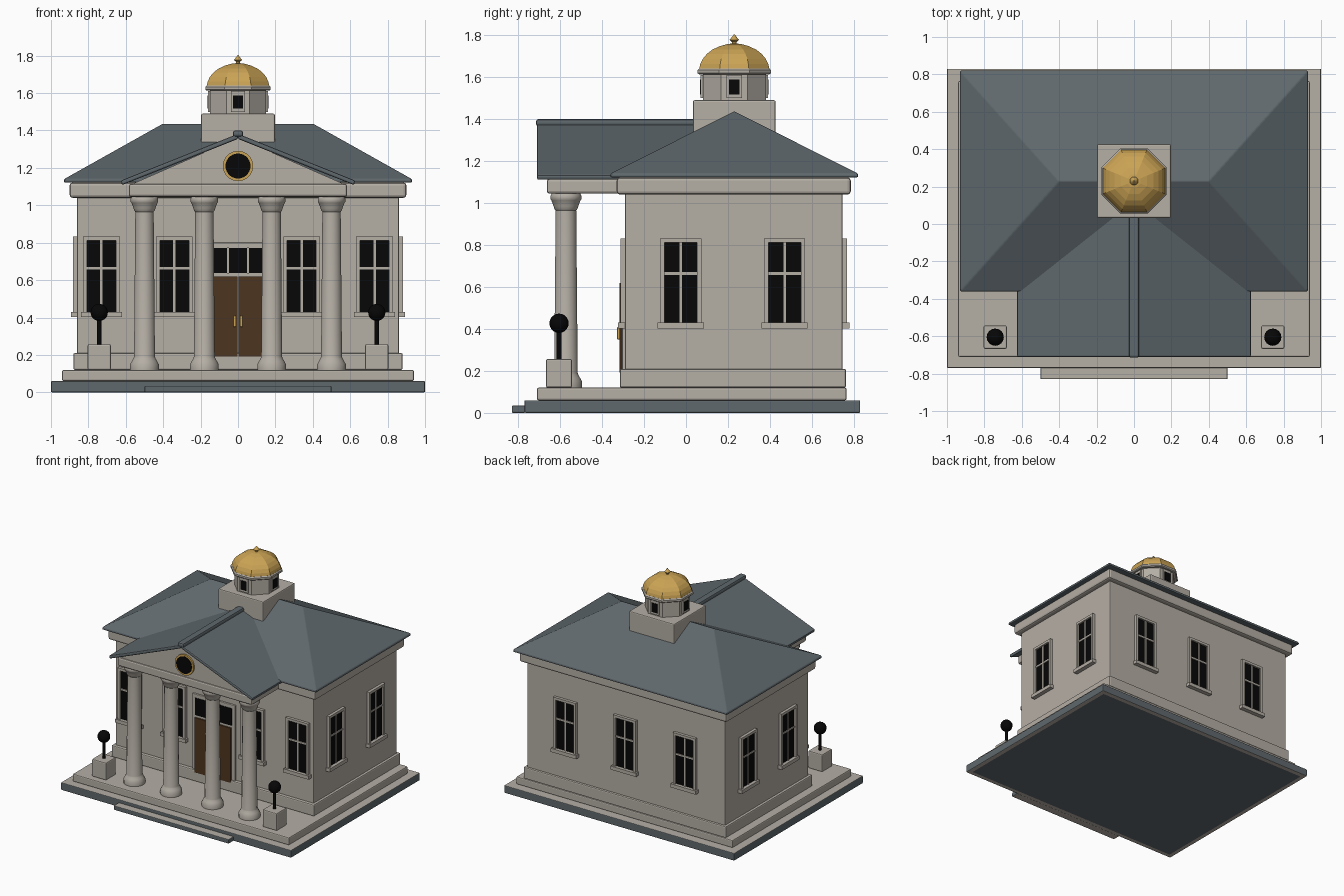
import bpy, bmesh, math
from mathutils import Vector, Matrix

if "Cube" in bpy.data.objects:
    bpy.data.objects.remove(bpy.data.objects["Cube"])


def material(name, rgb):
    m = bpy.data.materials.new(name)
    m.use_nodes = True
    m.diffuse_color = (*rgb, 1)
    node = m.node_tree.nodes["Principled BSDF"]
    node.inputs["Base Color"].default_value = (*rgb, 1)
    node.inputs["Roughness"].default_value = 0.8
    return m


STONE = material("stone", (0.46, 0.425, 0.375))
SLATE = material("slate", (0.115, 0.14, 0.152))
GOLD = material("gold", (0.6, 0.37, 0.09))
BROWN = material("brown wood", (0.075, 0.035, 0.014))
BLACK = material("black", (0.002, 0.002, 0.002))


def finish(name, bm, mats, bevel=0, smooth=False):
    bmesh.ops.recalc_face_normals(bm, faces=bm.faces)
    mesh = bpy.data.meshes.new(name)
    bm.to_mesh(mesh)
    bm.free()
    for m in mats:
        mesh.materials.append(m)
    ob = bpy.data.objects.new(name, mesh)
    bpy.context.collection.objects.link(ob)
    if bevel:
        mod = ob.modifiers.new("soft edges", "BEVEL")
        mod.width, mod.segments = bevel, 2
    if smooth:
        bpy.ops.object.select_all(action="DESELECT")
        ob.select_set(True)
        bpy.context.view_layer.objects.active = ob
        bpy.ops.object.shade_smooth_by_angle(angle=math.radians(40))
    return ob


def add_box(bm, x, y, z, index=0):
    """Add a box given as (low, high) ranges on each axis."""
    size = [b - a for a, b in (x, y, z)]
    mid = Vector([(a + b) / 2 for a, b in (x, y, z)])
    mat = Matrix.Translation(mid) @ Matrix.Diagonal((*size, 1))
    made = bmesh.ops.create_cube(bm, size=1, matrix=mat)["verts"]
    for f in {f for v in made for f in v.link_faces}:
        f.material_index = index


def box(name, x, y, z, mat=STONE, bevel=0.008):
    bm = bmesh.new()
    add_box(bm, x, y, z)
    return finish(name, bm, [mat], bevel)


def hull(name, points, mat, bevel=0):
    bm = bmesh.new()
    for p in points:
        bm.verts.new(p)
    bmesh.ops.convex_hull(bm, input=bm.verts)
    bmesh.ops.dissolve_limit(bm, angle_limit=0.01, verts=bm.verts, edges=bm.edges)
    return finish(name, bm, [mat], bevel)


def lathe(name, profile, sides, loc, mat, smooth=True):
    """Stack rings of (radius, height) with a flat side facing the front."""
    bm = bmesh.new()
    rings = []
    for r, z in profile:
        angles = [(i + 0.5) * math.tau / sides for i in range(sides)]
        rings.append([bm.verts.new((r * math.cos(a), r * math.sin(a), z)) for a in angles])
    for low, high in zip(rings, rings[1:]):
        for i in range(sides):
            j = (i + 1) % sides
            bm.faces.new((low[i], low[j], high[j], high[i]))
    bm.faces.new(rings[0][::-1])
    bm.faces.new(rings[-1])
    ob = finish(name, bm, [mat], 0, smooth)
    ob.location = loc
    return ob


def sym(v):
    return (-v, v)


# Base and step: slate sides, stone treads and a stone rim underneath
for name, x, y, z in (("base_slab", 1, (-0.77, 0.83), 0.06),
                      ("front_step", 0.5, (-0.83, -0.765), 0.035)):
    bm = bmesh.new()
    add_box(bm, sym(x), y, (0, z))
    for f in bm.faces:
        f.material_index = 1 if abs(f.normal.z) > 0.5 else 0
    if name == "base_slab":
        under = [f for f in bm.faces if f.normal.z < -0.5]
        bmesh.ops.inset_region(bm, faces=under, thickness=0.05)
        under[0].material_index = 0
    finish(name, bm, [SLATE, STONE], 0.006)

# Masonry body
box("plinth", sym(0.94), (-0.71, 0.765), (0.06, 0.12))
box("water_table", sym(0.88), (-0.315, 0.762), (0.12, 0.21))
box("walls", sym(0.86), (-0.29, 0.745), (0.12, 1.06), bevel=0.004)
box("entablature", sym(0.9), (-0.33, 0.785), (1.04, 1.122), bevel=0.015)
box("portico_entablature", sym(0.583), (-0.663, -0.3), (1.045, 1.115), bevel=0.012)

# Main hip roof
eaves = [(x, y, z) for x in sym(0.93) for y in (-0.36, 0.82) for z in (1.122, 1.14)]
hull("hip_roof", eaves + [(-0.4, 0.23, 1.437), (0.4, 0.23, 1.437)], SLATE, 0.006)

# Portico roof: two slabs over a stone gable
for side, name in ((-1, "right"), (1, "left")):
    hull(f"portico_roof_{name}",
         [(side * x, y, z) for y in (-0.71, 0.11)
          for x, z in ((0, 1.355), (0, 1.382), (0.62, 1.108), (0.627, 1.132))], SLATE, 0.008)
hull("tympanum", [(x, y, z) for y in (-0.655, -0.3)
                  for x, z in ((-0.57, 1.112), (0.57, 1.112), (0, 1.362))], STONE)
box("ridge_cap", sym(0.027), (-0.715, 0.1), (1.366, 1.4), SLATE, 0.012)

# Round gable window
for name, r, y, mat in (("oculus_ring", 0.081, -0.668, GOLD), ("oculus_glass", 0.067, -0.672, BLACK)):
    disc = lathe(name, [(r, 0), (r, 0.03)], 24, (0, y, 1.21), mat)
    disc.rotation_euler.x = -math.pi / 2

# Columns
column = [(0.078, 0.12), (0.078, 0.15), (0.068, 0.168), (0.06, 0.182), (0.057, 0.19),
          (0.05, 0.965), (0.056, 0.972), (0.06, 0.985), (0.071, 1.013), (0.075, 1.018),
          (0.075, 1.035), (0.068, 1.047)]
for i, x in enumerate((-0.5, -0.18, 0.18, 0.5)):
    lathe(f"column_{i + 1}", column, 16, (x, -0.572, 0), STONE)

# Sash window, made once and shared by every opening
bm = bmesh.new()
add_box(bm, sym(0.085), (-0.008, 0.01), (0.425, 0.82), 1)
for s in (-1, 1):
    add_box(bm, sorted((s * 0.078, s * 0.098)), (-0.022, 0.01), (0.41, 0.832))
add_box(bm, sym(0.098), (-0.022, 0.01), (0.812, 0.832))
add_box(bm, sym(0.11), (-0.034, 0.01), (0.402, 0.43))
add_box(bm, sym(0.0065), (-0.014, 0), (0.42, 0.82))
add_box(bm, sym(0.08), (-0.014, 0), (0.658, 0.671))
window = finish("window_1", bm, [STONE, BLACK])
spots = [(x, -0.29, 0) for x in (-0.73, -0.34, 0.34, 0.73)]
spots += [(x, 0.745, math.pi) for x in (-0.52, 0, 0.52)]
spots += [(s * 0.86, y, s * math.pi / 2) for s in (-1, 1) for y in (-0.025, 0.47)]
for i, (x, y, turn) in enumerate(spots):
    ob = window
    if i:
        ob = bpy.data.objects.new(f"window_{i + 1}", window.data)
        bpy.context.collection.objects.link(ob)
    ob.location = (x, y, 0)
    ob.rotation_euler.z = turn

# Entrance
box("door_surround", sym(0.185), (-0.304, -0.28), (0.12, 0.8), bevel=0.004)
box("transom_glass", sym(0.16), (-0.308, -0.29), (0.638, 0.772), BLACK, 0)
for s, name in ((-1, "right"), (1, "left")):
    box(f"transom_bar_{name}", (s * 0.053 - 0.006, s * 0.053 + 0.006), (-0.313, -0.29), (0.635, 0.775), bevel=0)
    box(f"door_{name}", sorted((s * 0.002, s * 0.158)), (-0.316, -0.29), (0.19, 0.62), BROWN, 0.003)
    box(f"door_handle_{name}", sorted((s * 0.011, s * 0.025)), (-0.328, -0.31), (0.35, 0.41), GOLD, 0.003)

# Lamps on pedestals
for s, name in ((-1, "right"), (1, "left")):
    x, y = s * 0.742, -0.605
    box(f"lamp_pedestal_{name}", (x - 0.062, x + 0.062), (y - 0.062, y + 0.062), (0.12, 0.257))
    lathe(f"lamp_pole_{name}", [(0.012, 0.25), (0.012, 0.4)], 10, (x, y, 0), BLACK)
    bm = bmesh.new()
    bmesh.ops.create_uvsphere(bm, u_segments=16, v_segments=10, radius=0.046)
    finish(f"lamp_globe_{name}", bm, [BLACK], 0, True).location = (x, y, 0.427)

# Cupola: square base, octagonal drum, cornice, dome and finial
centre = (0, 0.23, 0)
flat = 1 / math.cos(math.pi / 8)
box("cupola_base", sym(0.197), (0.033, 0.427), (1.25, 1.49))
lathe("cupola_drum", [(0.15 * flat, 1.48), (0.15 * flat, 1.625)], 8, centre, STONE, False)
lathe("cupola_cornice", [(r * flat, z) for r, z in
      ((0.168, 1.613), (0.175, 1.619), (0.175, 1.633), (0.168, 1.641))], 8, centre, STONE, False)
lathe("dome", [(r * flat, z) for r, z in
      ((0.168, 1.636), (0.162, 1.662), (0.15, 1.687), (0.13, 1.711), (0.104, 1.731),
       (0.07, 1.747), (0.035, 1.757), (0.01, 1.76))], 8, centre, GOLD, False)
lathe("finial", [(0.01, 1.75), (0.012, 1.768), (0.023, 1.777), (0.012, 1.79), (0.002, 1.803)],
      10, centre, GOLD)
for i in range(4):
    bm = bmesh.new()
    add_box(bm, sym(0.037), (-0.16, -0.14), (1.5, 1.61))
    add_box(bm, sym(0.026), (-0.164, -0.15), (1.517, 1.588), 1)
    ob = finish(f"cupola_window_{i + 1}", bm, [STONE, BLACK])
    ob.location = centre
    ob.rotation_euler.z = i * math.pi / 2
